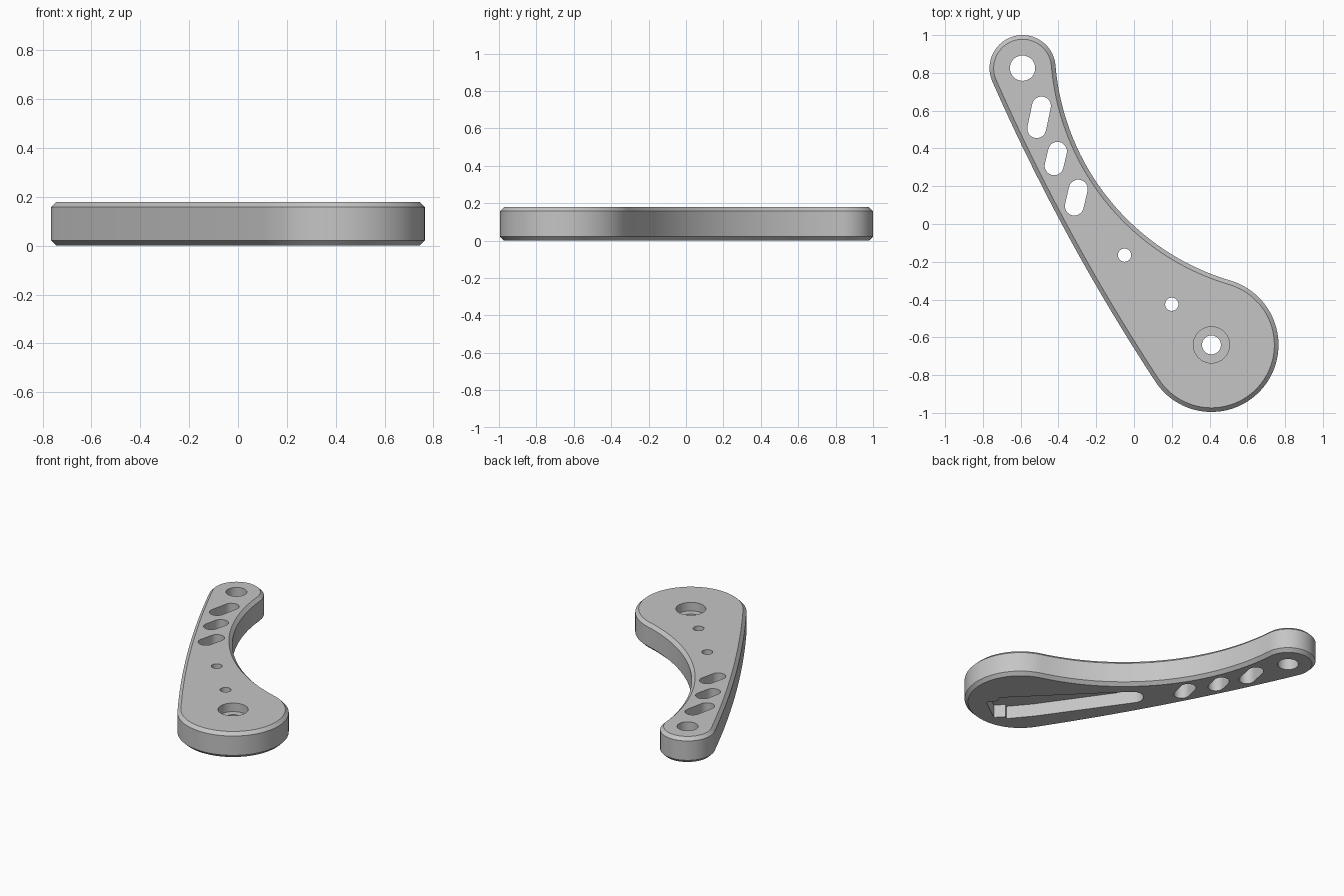
import bpy, bmesh, math
from mathutils import Vector

cube = bpy.data.objects.get("Cube")
if cube:
    bpy.data.objects.remove(cube, do_unlink=True)

T, CH = 0.18, 0.022                      # thickness, chamfer
C1, R1 = Vector((-0.59, 0.825)), 0.175   # narrow end
C2, R2 = Vector((0.41, -0.64)), 0.355    # wide end
RIN, ROUT = 1.3, 11.0                    # concave and convex side radii


def meet(d1, d2):
    """Point at distance d1 from C1 and d2 from C2, on the concave side."""
    axis = C2 - C1
    d = axis.length
    u = axis / d
    a = (d1 * d1 - d2 * d2 + d * d) / (2 * d)
    return C1 + u * a + Vector((-u.y, u.x)) * math.sqrt(d1 * d1 - a * a)


def angle(v):
    return math.atan2(v.y, v.x)


def arc(c, r, a0, a1, n):
    """Counter-clockwise arc points, both ends included."""
    while a1 < a0:
        a1 += math.tau
    return [c + r * Vector((math.cos(a0 + (a1 - a0) * i / n),
                            math.sin(a0 + (a1 - a0) * i / n))) for i in range(n + 1)]


def outline(inset):
    """Arm outline of tangent arcs, shrunk by inset."""
    pc = meet(R1 + RIN, R2 + RIN)
    pv = meet(ROUT - R1, ROUT - R2)
    wide = arc(C2, R2 - inset, angle(C2 - pv), angle(pc - C2), 64)
    inner = arc(pc, RIN + inset, angle(C1 - pc), angle(C2 - pc), 48)[::-1]
    narrow = arc(C1, R1 - inset, angle(pc - C1), angle(C1 - pv), 48)
    outer = arc(pv, ROUT - inset, angle(C1 - pv), angle(C2 - pv), 24)
    return wide[:-1] + inner[:-1] + narrow[:-1] + outer[:-1]


def loft(name, rings):
    """Closed solid through a stack of (points, z) rings."""
    bm = bmesh.new()
    loops = [[bm.verts.new((p[0], p[1], z)) for p in pts] for pts, z in rings]
    n = len(loops[0])
    for a, b in zip(loops, loops[1:]):
        for i in range(n):
            j = (i + 1) % n
            bm.faces.new((a[i], a[j], b[j], b[i]))
    bm.faces.new(loops[0][::-1])
    bm.faces.new(loops[-1])
    bmesh.ops.recalc_face_normals(bm, faces=bm.faces)
    mesh = bpy.data.meshes.new(name)
    bm.to_mesh(mesh)
    bm.free()
    ob = bpy.data.objects.new(name, mesh)
    bpy.context.collection.objects.link(ob)
    return ob


def cutter(name, pts, z0=-0.1, z1=0.3):
    ob = loft(name, [(pts, z0), (pts, z1)])
    ob.hide_render = True
    return ob


def circle(c, r, n=48):
    return arc(Vector(c), r, 0, math.tau, n)[:-1]


def slot(a, b, r):
    a, b = Vector(a), Vector(b)
    t = angle(b - a)
    return (arc(b, r, t - math.pi / 2, t + math.pi / 2, 16)
            + arc(a, r, t + math.pi / 2, t + 3 * math.pi / 2, 16))


# Chamfered arm plate
arm = loft("lever_arm", [(outline(CH), 0), (outline(0), CH),
                         (outline(0), T - CH), (outline(CH), T)])

# Round holes
cutters = [cutter("end_hole", circle(C1, 0.067)),
           cutter("pivot_hole", circle(C2, 0.05)),
           cutter("pivot_counterbore", circle(C2, 0.096), T - 0.06),
           cutter("pin_hole_upper", circle((-0.05, -0.165), 0.035)),
           cutter("pin_hole_lower", circle((0.2, -0.425), 0.035))]

# Lightening slots
for i, (a, b) in enumerate([((-0.49, 0.625), (-0.515, 0.505)),
                            ((-0.405, 0.385), (-0.423, 0.308)),
                            ((-0.295, 0.185), (-0.316, 0.095))]):
    cutters.append(cutter(f"lightening_slot_{i + 1}", slot(a, b, 0.05)))

# Tapered pocket in the underside
tip = arc(Vector((-0.1, -0.135)), 0.07, math.radians(45), math.radians(218), 16)
pocket = tip + [Vector(p) for p in ((0.224, -0.72), (0.34, -0.86), (0.36, -0.845),
                                    (0.411, -0.9), (0.571, -0.784),
                                    (0.526, -0.724), (0.546, -0.684))]
cutters.append(cutter("underside_pocket", pocket, -0.1, 0.09))

# Cut everything, then bake the result
for c in cutters:
    m = arm.modifiers.new(c.name, 'BOOLEAN')
    m.operation = 'DIFFERENCE'
    m.solver = 'EXACT'
    m.object = c
bpy.context.view_layer.update()
dg = bpy.context.evaluated_depsgraph_get()
baked = bpy.data.meshes.new_from_object(arm.evaluated_get(dg))
arm.modifiers.clear()
arm.data = baked
for c in cutters:
    bpy.data.objects.remove(c, do_unlink=True)

# Plain grey finish
mat = bpy.data.materials.new("plain_grey")
mat.use_nodes = True
grey = (0.56, 0.56, 0.56, 1)
mat.diffuse_color = grey
mat.node_tree.nodes["Principled BSDF"].inputs["Base Color"].default_value = grey
arm.data.materials.clear()
arm.data.materials.append(mat)

bpy.ops.object.select_all(action='DESELECT')
arm.select_set(True)
bpy.context.view_layer.objects.active = arm
bpy.ops.object.shade_smooth_by_angle(angle=math.radians(30))
